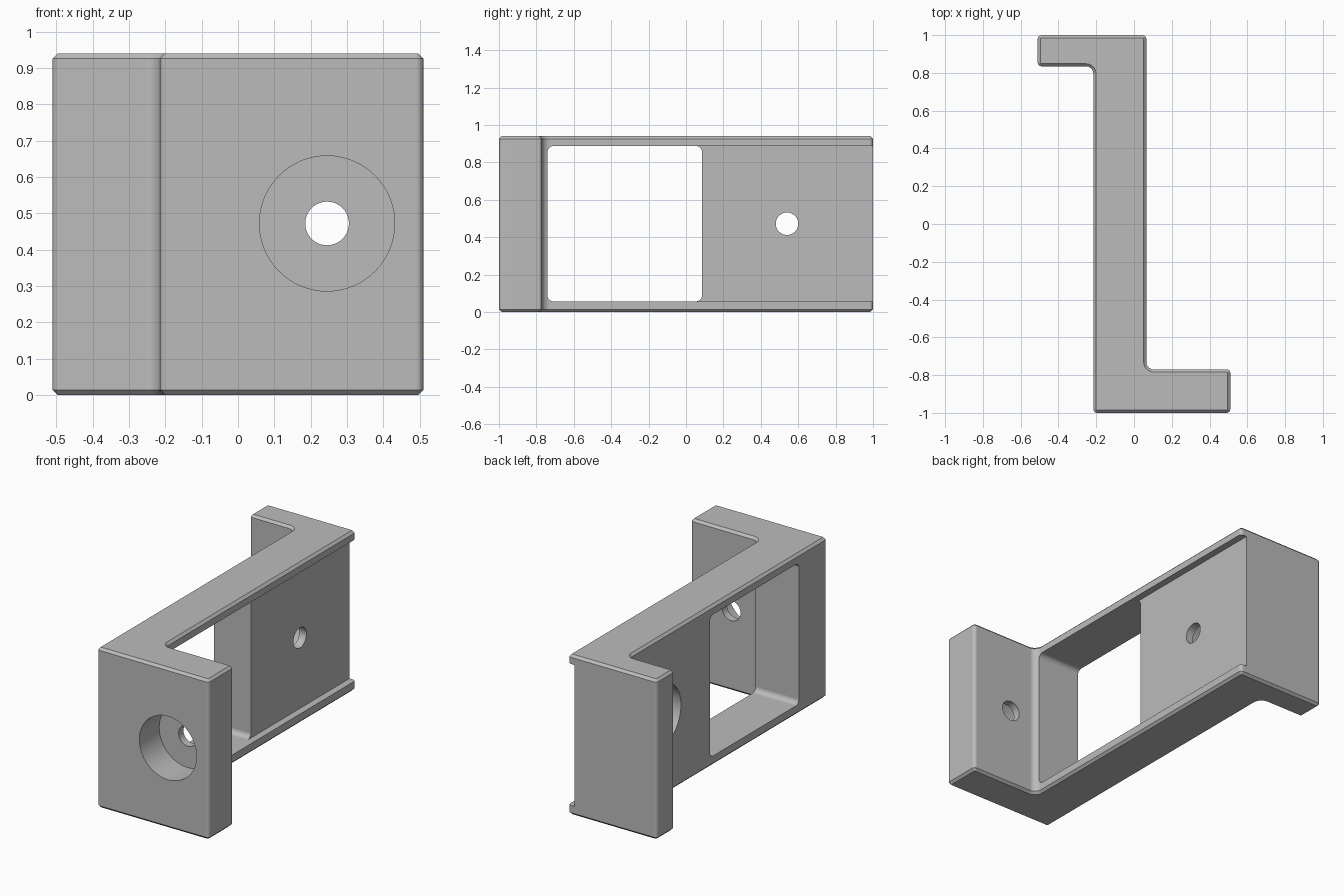
import bpy, bmesh, math
from mathutils import Vector

cube = bpy.data.objects.get("Cube")
if cube:
    bpy.data.objects.remove(cube, do_unlink=True)

HEIGHT, CHAMFER = 0.94, 0.014


def rounded(corners, inset=0.0, steps=6):
    """Counter-clockwise outline from (u, v, radius) corners, moved inward by inset."""
    out = []
    n = len(corners)
    pts = [Vector(c[:2]) for c in corners]
    for i, p in enumerate(pts):
        r = corners[i][2]
        d0 = (pts[i - 1] - p).normalized()
        d1 = (pts[(i + 1) % n] - p).normalized()
        convex = (d1.x * d0.y - d1.y * d0.x) > 0
        centre = p + (d0 + d1) * r
        rad = r - inset if convex else r + inset
        for k in range(steps + 1):
            t = math.pi / 2 * k / steps
            out.append(centre - (d1 * math.cos(t) + d0 * math.sin(t)) * rad)
    return out


def loft(name, layers, along_x=False):
    """Closed solid through (outline, level) layers, rising along z or x."""
    bm = bmesh.new()
    rings = []
    for outline, w in layers:
        rings.append([bm.verts.new((w, p.x, p.y) if along_x else (p.x, p.y, w))
                      for p in outline])
    n = len(rings[0])
    bm.faces.new(rings[0][::-1])
    bm.faces.new(rings[-1])
    for a, b in zip(rings, rings[1:]):
        for i in range(n):
            j = (i + 1) % n
            bm.faces.new((a[i], a[j], b[j], b[i]))
    mesh = bpy.data.meshes.new(name)
    bm.to_mesh(mesh)
    bm.free()
    obj = bpy.data.objects.new(name, mesh)
    bpy.context.collection.objects.link(obj)
    return obj


def cylinder(name, radius, start, end, axis):
    """Cylinder between two points, parallel to the x or y axis."""
    a, b = Vector(start), Vector(end)
    rot = (0, math.pi / 2, 0) if axis == "x" else (math.pi / 2, 0, 0)
    bpy.ops.mesh.primitive_cylinder_add(vertices=64, radius=radius, depth=(b - a).length,
                                        location=(a + b) / 2, rotation=rot)
    obj = bpy.context.object
    obj.name = name
    return obj


# Z-shaped bracket body with chamfered top and bottom rims
R, F = 0.02, 0.04
profile = [(-0.215, -1, R), (0.51, -1, R), (0.51, -0.77, R), (0.065, -0.77, F),
           (0.065, 1, R), (-0.51, 1, R), (-0.51, 0.835, R), (-0.215, 0.835, F)]
outer, rim = rounded(profile), rounded(profile, CHAMFER)
bracket = loft("bracket", [(rim, 0), (outer, CHAMFER),
                           (outer, HEIGHT - CHAMFER), (rim, HEIGHT)])

# Window through the web, and the shallow recess running out of the back end
Z0, Z1 = 0.057, 0.887
window = rounded([(-0.74, Z0, 0.03), (0.085, Z0, 0.03), (0.085, Z1, 0.03), (-0.74, Z1, 0.03)])
recess = rounded([(-0.74, Z0, 0.03), (1.2, Z0, 0.03), (1.2, Z1, 0.03), (-0.74, Z1, 0.03)])
MID = 0.472
cutters = [
    loft("window_cutter", [(window, -0.4), (window, 0.3)], True),
    loft("recess_cutter", [(recess, 0.024), (recess, 0.3)], True),
    # Counterbored screw holes in the front foot and in the web
    cylinder("front_counterbore", 0.186, (0.245, -1.1, MID), (0.245, -0.815, MID), "y"),
    cylinder("front_hole", 0.06, (0.245, -0.9, MID), (0.245, -0.7, MID), "y"),
    cylinder("web_counterbore", 0.186, (-0.3, 0.54, MID), (-0.022, 0.54, MID), "x"),
    cylinder("web_hole", 0.06, (-0.1, 0.54, MID), (0.2, 0.54, MID), "x"),
]

bpy.ops.object.select_all(action="DESELECT")
bracket.select_set(True)
bpy.context.view_layer.objects.active = bracket
for c in cutters:
    c.hide_render = True
    mod = bracket.modifiers.new(c.name, "BOOLEAN")
    mod.operation, mod.solver, mod.object = "DIFFERENCE", "EXACT", c
    bpy.ops.object.modifier_apply(modifier=mod.name)
for c in cutters:
    bpy.data.objects.remove(c, do_unlink=True)

# Single grey finish
grey = bpy.data.materials.new("grey")
grey.use_nodes = True
colour = (0.5, 0.5, 0.5, 1)
grey.diffuse_color = colour
grey.node_tree.nodes["Principled BSDF"].inputs["Base Color"].default_value = colour
bracket.data.materials.clear()
bracket.data.materials.append(grey)

# Smooth fillets and bores, crisp chamfers, flat faces kept flat
bpy.ops.object.shade_smooth_by_angle(angle=math.radians(30))
weighted = bracket.modifiers.new("weighted_normals", "WEIGHTED_NORMAL")
weighted.keep_sharp = True
